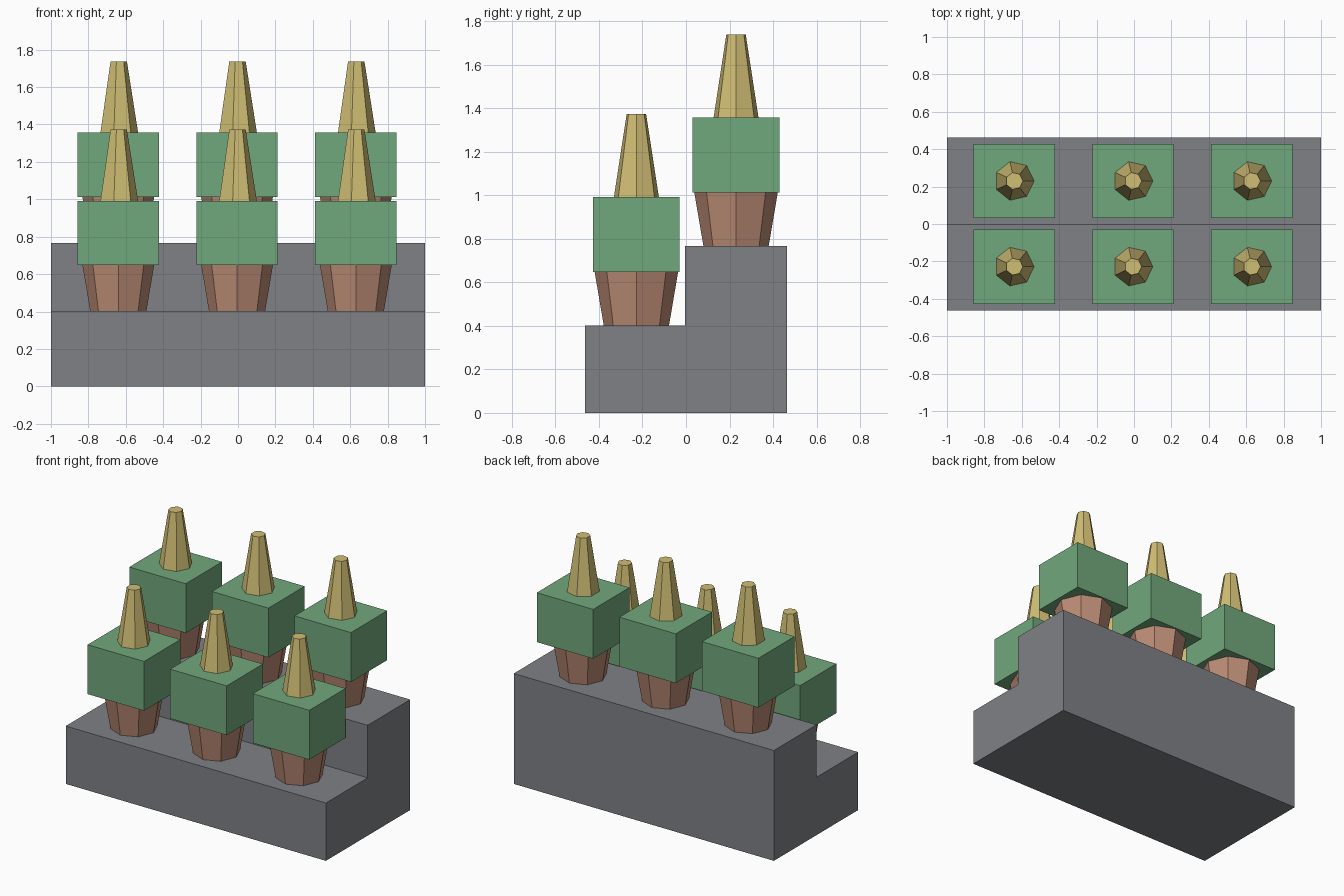
import bpy
import bmesh
from mathutils import Matrix

cube = bpy.data.objects.get("Cube")
if cube:
    bpy.data.objects.remove(cube, do_unlink=True)


def material(name, rgb):
    """Flat material from 0-255 display values, stored as linear."""
    linear = [((c / 255 + 0.055) / 1.055) ** 2.4 for c in rgb]
    mat = bpy.data.materials.new(name)
    mat.use_nodes = True
    mat.diffuse_color = (*linear, 1)
    mat.node_tree.nodes["Principled BSDF"].inputs["Base Color"].default_value = (*linear, 1)
    return mat


grey = material("stone grey", (126, 129, 134))
green = material("leaf green", (113, 168, 124))
clay = material("clay brown", (188, 140, 117))
gold = material("pale gold", (208, 190, 116))


def finish(name, bm, mat):
    bmesh.ops.recalc_face_normals(bm, faces=bm.faces)
    mesh = bpy.data.meshes.new(name)
    bm.to_mesh(mesh)
    bm.free()
    mesh.materials.append(mat)
    obj = bpy.data.objects.new(name, mesh)
    bpy.context.collection.objects.link(obj)
    return obj


def taper(name, sides, r_bottom, r_top, x, y, z0, z1, mat):
    """Flat-sided truncated cone between two heights, one corner toward +x."""
    bm = bmesh.new()
    rings = []
    for r, z in ((r_bottom, z0), (r_top, z1)):
        ring = bmesh.ops.create_circle(bm, cap_ends=True, segments=sides, radius=r,
                                       matrix=Matrix.Translation((x, y, z)) @ Matrix.Rotation(-1.5707963, 4, 'Z'))
        rings.append(ring["verts"])
    low, high = rings
    for i in range(sides):
        j = (i + 1) % sides
        bm.faces.new((low[i], low[j], high[j], high[i]))
    return finish(name, bm, mat)


def box(name, size, centre, mat):
    bm = bmesh.new()
    bmesh.ops.create_cube(bm, size=1, matrix=Matrix.Translation(centre) @ Matrix.Diagonal((*size, 1)))
    return finish(name, bm, mat)


# Two-step stand, extruded from its side profile
profile = [(-0.463, 0), (0.463, 0), (0.463, 0.767), (-0.005, 0.767), (-0.005, 0.402), (-0.463, 0.402)]
bm = bmesh.new()
side = bm.faces.new([bm.verts.new((-1, y, z)) for y, z in profile])
swept = bmesh.ops.extrude_face_region(bm, geom=[side], use_keep_orig=True)
bmesh.ops.translate(bm, vec=(2, 0, 0), verts=[v for v in swept["geom"] if isinstance(v, bmesh.types.BMVert)])
finish("stepped_stand", bm, grey)

# Potted plants, three on each step
for row, y, z in (("front", -0.228, 0.402), ("back", 0.23, 0.767)):
    for place, x in (("right", -0.64), ("middle", -0.005), ("left", 0.63)):
        tag = f"{row}_{place}"
        taper(f"pot_{tag}", 8, 0.15, 0.192, x, y, z, z + 0.247, clay)
        box(f"foliage_{tag}", (0.434, 0.398, 0.343), (x, y, z + 0.418), green)
        taper(f"spire_{tag}", 7, 0.106, 0.046, x, y, z + 0.589, z + 0.971, gold)
